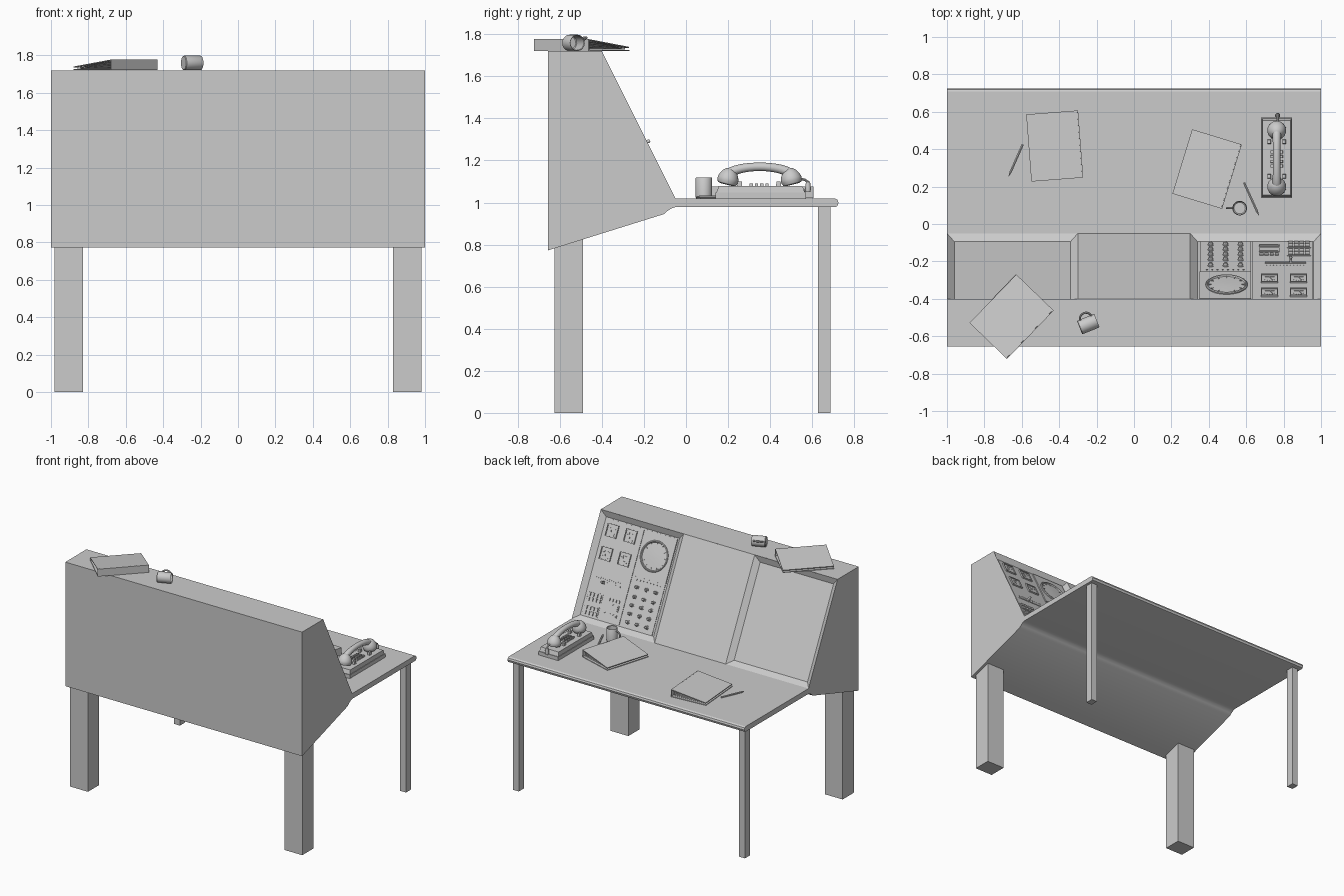
import bpy, bmesh
from math import sin, cos, pi, radians, atan2
from mathutils import Matrix, Vector

if "Cube" in bpy.data.objects:
    bpy.data.objects.remove(bpy.data.objects["Cube"])

I = Matrix.Identity(4)
T = Matrix.Translation


def rot(deg, axis):
    return Matrix.Rotation(radians(deg), 4, axis)


def finish(name, bm, angle=35):
    bmesh.ops.remove_doubles(bm, verts=bm.verts, dist=1e-5)
    bmesh.ops.recalc_face_normals(bm, faces=bm.faces)
    me = bpy.data.meshes.new(name)
    bm.to_mesh(me)
    bm.free()
    ob = bpy.data.objects.new(name, me)
    bpy.context.collection.objects.link(ob)
    bpy.ops.object.select_all(action='DESELECT')
    ob.select_set(True)
    bpy.context.view_layer.objects.active = ob
    bpy.ops.object.shade_smooth_by_angle(angle=radians(angle))
    return ob


def box(bm, M, c, s, taper=1.0):
    vs = bmesh.ops.create_cube(bm, size=1)['verts']
    for v in vs:
        k = taper if v.co.z > 0 else 1
        v.co = M @ Vector((c[0] + v.co.x * s[0] * k, c[1] + v.co.y * s[1] * k, c[2] + v.co.z * s[2]))


def skin(bm, rings, cap=True):
    n = len(rings[0])
    for a, b in zip(rings, rings[1:]):
        for i in range(n):
            j = (i + 1) % n
            bm.faces.new((a[i], a[j], b[j], b[i]))
    if cap:
        bm.faces.new(rings[0][::-1])
        bm.faces.new(rings[-1])


def lathe(bm, M, prof, seg=24):
    skin(bm, [[bm.verts.new(M @ Vector((r * cos(2 * pi * i / seg), r * sin(2 * pi * i / seg), z)))
               for i in range(seg)] for r, z in prof])


def tube(bm, M, pts, radii, side, seg=12):
    pts = [Vector(p) for p in pts]
    side = Vector(side)
    rings = []
    for i, p in enumerate(pts):
        t = (pts[min(i + 1, len(pts) - 1)] - pts[max(i - 1, 0)]).normalized()
        b = t.cross(side)
        rings.append([bm.verts.new(M @ (p + radii[i] * (cos(2 * pi * k / seg) * side + sin(2 * pi * k / seg) * b)))
                      for k in range(seg)])
    skin(bm, rings)


# Slanted face frame: v runs up the slope, w points out of it
VD, WD, ORG = Vector((0, -.4472, .8944)), Vector((0, .8944, .4472)), Vector((0, -.05, 1.02))
LEN, DEPTH, INSET = .7826, .03, .04


def S(x, v, w=0):
    return ORG + Vector((x, 0, 0)) + VD * v + WD * w


# Console body: side profile extruded, slanted face with two recesses
prof = [(-.05, 1.02), (.708, 1.02), (.72, 1.013), (.725, 1.0), (.72, .984), (.712, .98), (-.045, .98),
        (-.07, .972), (-.088, .96), (-.105, .945), (-.655, .773), (-.655, 1.72), (-.40, 1.72)]
bm = bmesh.new()
L, R = [[bm.verts.new((x, y, z)) for y, z in prof] for x in (-1, 1)]
bm.faces.new(L)
bm.faces.new(R[::-1])
for i in range(len(prof) - 1):
    bm.faces.new((L[i], L[i + 1], R[i + 1], R[i]))


def quad(*ps):
    bm.faces.new([bm.verts.new(p) for p in ps])


quad(S(-.3, 0), S(.3, 0), S(.3, LEN), S(-.3, LEN))
for a, b in ((-1, -.3), (.3, 1)):
    out = [S(a, 0), S(b, 0), S(b, LEN), S(a, LEN)]
    a, b, t = a + INSET, b - INSET, LEN - INSET
    inn = [S(a, INSET, -DEPTH), S(b, INSET, -DEPTH), S(b, t, -DEPTH), S(a, t, -DEPTH)]
    for i in range(4):
        j = (i + 1) % 4
        quad(out[i], out[j], inn[j], inn[i])
    quad(*inn)
finish("console_body", bm, 30)

# Legs
for s, side in ((-1, "left"), (1, "right")):
    bm = bmesh.new()
    box(bm, I, (s * .905, -.557, .42), (.15, .135, .84))
    finish(side + "_thick_leg", bm)
    bm = bmesh.new()
    box(bm, I, (s * .955, .658, .49), (.05, .06, .98))
    finish(side + "_thin_leg", bm)

# Instrument panel matrix: local x is flipped so the frame stays right handed
P = Matrix.Translation(S(0, 0, -DEPTH)) @ Matrix((
    (-1, 0, 0, 0), (0, VD.y, WD.y, 0), (0, VD.z, WD.z, 0), (0, 0, 0, 1)))


def pbox(bm, x, v, sx, sv, h, w=0.0, turn=0):
    box(bm, P @ T((-x, v, w)) @ rot(turn, 'Z'), (0, 0, h / 2), (sx, sv, h))


# Backing plates
bm = bmesh.new()
pbox(bm, .488, .225, .27, .36, .004)
pbox(bm, .795, .391, .325, .69, .004)
finish("instrument_plates", bm)

# Round display on square plate
bm = bmesh.new()
pbox(bm, .488, .574, .275, .325, .008)
C = P @ T((-.495, .574, .006))
lathe(bm, C, [(.112, 0), (.112, .008), (.107, .012), (.102, .012), (.098, .004), (.05, .006), (.01, .007)], 40)
for i in range(12):
    box(bm, C @ rot(30 * i, 'Z'), (.088, 0, .006), (.014, .003, .004))
finish("round_display", bm)

# Knobs and indicator row
bm = bmesh.new()
for x in (.41, .49, .57):
    for v in (.085, .145, .205, .265, .335):
        K = P @ T((-x, v, .003))
        lathe(bm, K, [(.016, 0), (.016, .004), (.012, .006), (.010, .018), (.008, .02)], 14)
        box(bm, K, (0, .003, .02), (.003, .012, .003))
for i in range(8):
    lathe(bm, P @ T((-.39 - i * .028, .385, .003)), [(.005, 0), (.004, .005)], 8)
finish("knobs", bm)

# Square gauges
bm = bmesh.new()
for x in (.725, .88):
    for v in (.495, .66):
        pbox(bm, x, v, .085, .085, .008)
        for s in (-1, 1):
            pbox(bm, x + s * .043, v, .006, .092, .014)
            pbox(bm, x, v + s * .043, .092, .006, .014)
        pbox(bm, x, v - .025, .05, .02, .011)
        pbox(bm, x + .008, v, .003, .04, .011, 0, 25)
        for i in range(-2, 3):
            pbox(bm, x + i * .013, v + .024 - i * i * .003, .003, .008, .01)
finish("gauges", bm)

# Slider with handle, display windows and key pads
bm = bmesh.new()
pbox(bm, .81, .30, .22, .012, .008)
for i in range(12):
    pbox(bm, .71 + i * .018, .325, .003, .014, .006)
pbox(bm, .838, .30, .012, .02, .03)
lathe(bm, P @ T((-.838, .30, .03)), [(.007, 0), (.009, .006), (.007, .014)], 12)
finish("slider", bm)
bm = bmesh.new()
for v, h in ((.095, .022), (.15, .045)):
    pbox(bm, .722, v, .11, h, .009)
    pbox(bm, .722, v, .095, h - .01, .012)
for i in range(4):
    pbox(bm, .682 + i * .027, .2, .02, .02, .011)
for v0 in (.07, .165):
    pbox(bm, .882, v0 + .018, .13, .072, .006)
    for i in range(4):
        for j in range(2):
            pbox(bm, .837 + i * .03, v0 + j * .034, .024, .026, .014)
finish("key_pads", bm)

# Telephone base with cradle and buttons
bm = bmesh.new()
box(bm, I, (.763, .355, 1.034), (.166, .43, .028))
box(bm, I, (.763, .355, 1.063), (.158, .42, .03), .95)
for y in (.255, .44):
    for s in (-1, 1):
        box(bm, I, (.763 + s * .04, y, 1.085), (.02, .025, .03), .8)
for i in range(4):
    for j in range(3):
        box(bm, I, (.738 + j * .025, .31 + i * .025, 1.083), (.017, .017, .016), .85)
finish("telephone_base", bm)

# Telephone handset
bm = bmesh.new()
H = T((.763, .35, 0))
arc = [radians(162 - i * 9) for i in range(17)]
tube(bm, H, [(0, .15 * cos(a), 1.125 + .045 * sin(a)) for a in arc],
     [.026 - .006 * sin(a) for a in arc], (1, 0, 0), 16)
for s in (-1, 1):
    lathe(bm, H @ T((0, s * .148, 1.12)) @ rot(s * 14, 'X'),
          [(.03, -.036), (.044, -.032), (.05, -.018), (.05, -.004), (.044, .012), (.034, .028), (.02, .04),
           (.006, .045)], 24)
finish("telephone_handset", bm)

# Telephone cord
bm = bmesh.new()
tube(bm, T((.768, 0, 0)), [(0, .535, 1.115), (0, .565, 1.108), (0, .585, 1.095), (0, .588, 1.075), (0, .56, 1.055)],
     [.006] * 5, (1, 0, 0), 8)
lathe(bm, T((.768, .58, 1.05)), [(.012, 0), (.014, .02), (.01, .045)], 12)
finish("telephone_cord", bm)


# Mugs: one standing on the desk, one lying on top
def mug(name, M):
    bm = bmesh.new()
    lathe(bm, M, [(.036, 0), (.039, .004), (.039, .097), (.037, .1), (.034, .097), (.034, .008), (.03, .005)], 28)
    arc = [radians(-90 + i * 18) for i in range(11)]
    tube(bm, M, [(.036 + .032 * cos(a), 0, .05 + .032 * sin(a)) for a in arc], [.006] * 11, (0, 1, 0), 8)
    finish(name, bm)


mug("standing_mug", T((.565, .085, 1.02)) @ rot(180, 'Z'))
mug("lying_mug", T((-.245, -.535, 1.759)) @ rot(22, 'Z') @ rot(90, 'Y') @ rot(112, 'Z') @ T((0, 0, -.05)))


# Ring binders: thick spine at +x, covers closing toward -x
def binder(name, x, y, z, turn):
    bm = bmesh.new()
    M = T((x, y, z)) @ rot(turn, 'Z')
    box(bm, M, (0, 0, .003), (.28, .36, .005))
    box(bm, M, (.1375, 0, .0285), (.005, .36, .056))
    for i in range(6):
        cover = i == 5
        tilt = 1.6 * i
        Q = M @ T((.135, 0, .009 + .009 * i)) @ rot(tilt * .95, 'Y').inverted()
        n = .275 if cover else .25
        box(bm, Q, (-n / 2 - (0 if cover else .008), 0, 0), (n, .36 if cover else .33, .005 if cover else .002))
    finish(name, bm)


binder("desk_binder_left", -.425, .417, 1.02, 4.4)
binder("desk_binder_right", .39, .294, 1.02, -17)
binder("top_binder", -.655, -.495, 1.72, -44)

# Pencils
for name, a, b in (("pencil_left", (-.595, .425), (-.67, .255)), ("pencil_right", (.588, .222), (.668, .045))):
    d = Vector((b[0] - a[0], b[1] - a[1], 0))
    bm = bmesh.new()
    n = d.length
    lathe(bm, T((a[0], a[1], 1.027)) @ rot(atan2(d.y, d.x) * 180 / pi, 'Z') @ rot(90, 'Y'),
          [(.007, 0), (.007, n - .025), (.001, n)], 6)
    finish(name, bm)
